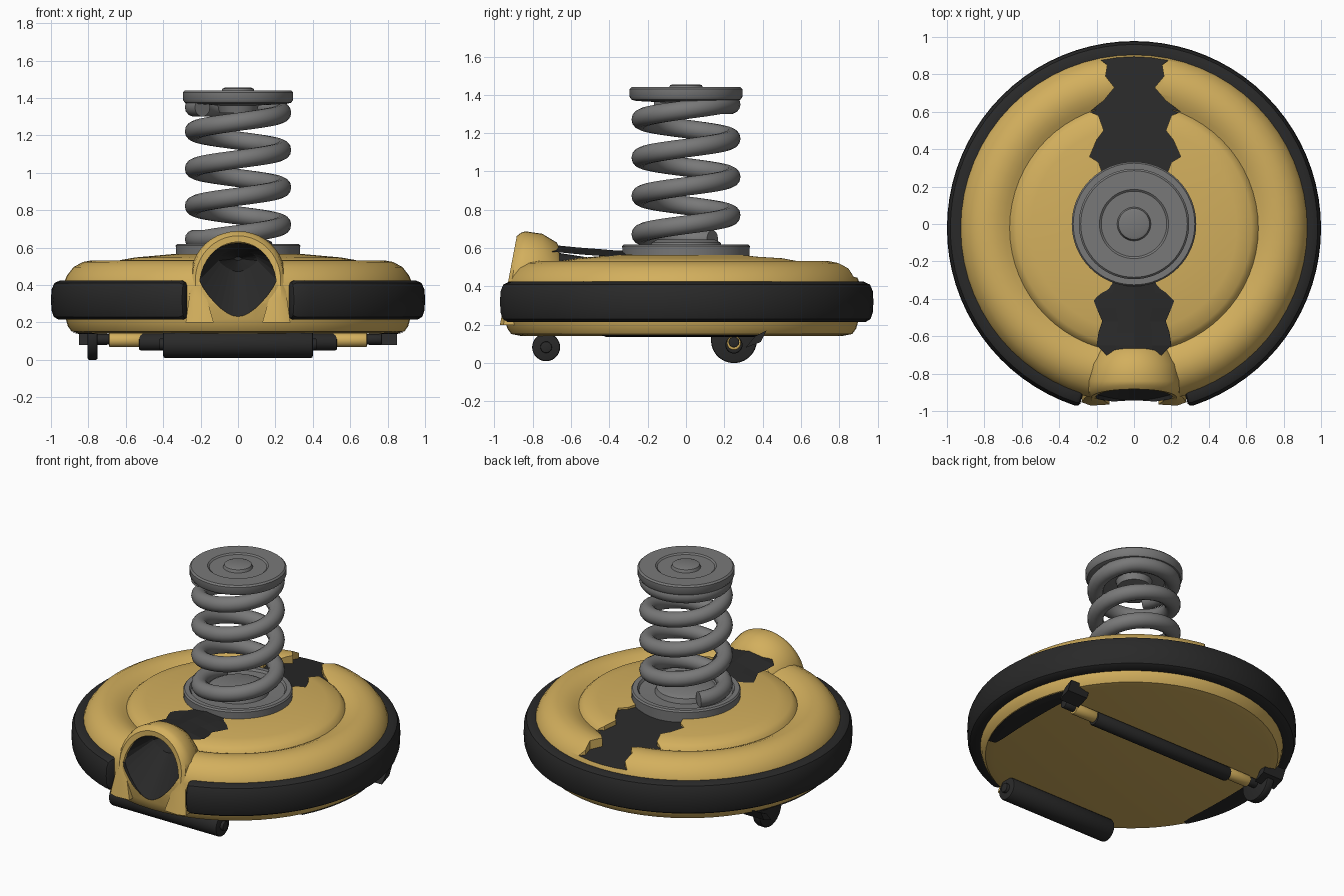
import bpy, bmesh, math
from mathutils import Vector, Matrix

if "Cube" in bpy.data.objects:
    bpy.data.objects.remove(bpy.data.objects["Cube"])

def material(name, rgb):
    m = bpy.data.materials.new(name)
    m.diffuse_color = (*rgb, 1)
    m.use_nodes = True
    m.node_tree.nodes["Principled BSDF"].inputs["Base Color"].default_value = m.diffuse_color
    return m

GOLD = material("warm_gold", (0.65, 0.43, 0.11))
BLACK = material("rubber_black", (0.022, 0.022, 0.022))
GREY = material("steel_grey", (0.19, 0.19, 0.19))

def finish(name, bm, mats, smooth=True, normals=True):
    bmesh.ops.remove_doubles(bm, verts=bm.verts, dist=1e-5)
    if normals:
        bmesh.ops.recalc_face_normals(bm, faces=bm.faces)
    me = bpy.data.meshes.new(name)
    bm.to_mesh(me)
    bm.free()
    ob = bpy.data.objects.new(name, me)
    bpy.context.collection.objects.link(ob)
    for m in mats:
        me.materials.append(m)
    if smooth:
        bpy.ops.object.select_all(action='DESELECT')
        ob.select_set(True)
        bpy.context.view_layer.objects.active = ob
        bpy.ops.object.shade_smooth_by_angle(angle=math.radians(35))
    return ob

def loft(rows, close_row=False, close_rows=False, caps=False):
    """Skin a list of equally long point rows."""
    bm = bmesh.new()
    vs = [[bm.verts.new(p) for p in r] for r in rows]
    n, k = len(vs), len(vs[0])
    for i in range(n if close_rows else n - 1):
        for j in range(k if close_row else k - 1):
            a, b = vs[i], vs[(i + 1) % n]
            bm.faces.new((a[j], a[(j + 1) % k], b[(j + 1) % k], b[j]))
    if caps:
        bm.faces.new(vs[0][::-1])
        bm.faces.new(vs[-1])
    return bm

def lathe(name, profile, mat, cy=0.0, steps=64):
    rows = []
    for i in range(steps):
        a = math.tau * i / steps
        rows.append([(max(r, 1e-7) * math.cos(a), cy + max(r, 1e-7) * math.sin(a), z) for r, z in profile])
    bm = loft(rows, close_rows=True)
    bmesh.ops.remove_doubles(bm, verts=bm.verts, dist=1e-5)
    bmesh.ops.dissolve_degenerate(bm, edges=bm.edges, dist=1e-6)
    return finish(name, bm, mat)

def rod(name, x0, x1, y, z, r, mat, bevel=0.01, seg=28):
    bm = bmesh.new()
    m = Matrix.Translation(((x0 + x1) / 2, y, z)) @ Matrix.Rotation(math.pi / 2, 4, 'Y')
    bmesh.ops.create_cone(bm, cap_ends=True, segments=seg, radius1=r, radius2=r, depth=x1 - x0, matrix=m)
    rim = [e for e in bm.edges if abs(e.verts[0].co.x - e.verts[1].co.x) < 1e-5]
    bmesh.ops.bevel(bm, geom=rim, offset=bevel, segments=2, affect='EDGES', profile=0.5)
    return finish(name, bm, [mat])

CY = -0.022

# Main disc body
body = lathe("body_disc", [
    (0, 0.14), (0.84, 0.142), (0.89, 0.152), (0.91, 0.18), (0.92, 0.215), (0.935, 0.30), (0.935, 0.40),
    (0.915, 0.45), (0.88, 0.495), (0.83, 0.523), (0.78, 0.532), (0.73, 0.526), (0.69, 0.51), (0.665, 0.497),
    (0.655, 0.512), (0.63, 0.533), (0.55, 0.547), (0.35, 0.565), (0, 0.57)], [GOLD, BLACK], CY)

def cut(target, cutter):
    mod = target.modifiers.new("cut", 'BOOLEAN')
    mod.operation, mod.solver, mod.object = 'DIFFERENCE', 'EXACT', cutter
    bpy.context.view_layer.objects.active = target
    bpy.ops.object.modifier_apply(modifier="cut")
    bpy.data.objects.remove(cutter)

# Ragged rear channel with a black floor, cut into the body
right = [(0.17, 0.25), (0.20, 0.33), (0.25, 0.36), (0.21, 0.45), (0.17, 0.50), (0.20, 0.58), (0.25, 0.60),
         (0.17, 0.66), (0.11, 0.73), (0.16, 0.79), (0.15, 0.85), (0.22, 0.90), (0.20, 1.02)]
outline = right + [(-x * 0.95, y) for x, y in reversed(right)]
floor_z = lambda y: 0.548 - 0.18 * max(y - 0.33, 0)
bm = loft([[(x, y, floor_z(y)) for x, y in outline], [(x, y, 0.8) for x, y in outline]], True, caps=True)
for f in bm.faces:
    f.material_index = 1 if all(v.co.z < 0.7 for v in f.verts) else 0
cut(body, finish("rear_cutter", bm, [GOLD, BLACK], False))

# Funnel shape behind the front opening
lip_y = lambda z: -0.965 + (z - 0.2) * 0.19
def opening(s, dy):
    pts = []
    for i in range(28):
        a = math.tau * i / 28
        z = 0.43 + 0.195 * math.sin(a)
        w = 0.205 if z > 0.43 else 0.205 - 0.08 * (0.43 - z) / 0.2
        x = w * math.cos(a) * s
        z = 0.43 + (z - 0.43) * s
        pts.append((x, lip_y(z) + dy, z))
    return pts

def funnel(s, extra):
    rows = [opening(s, 0.015)]
    if extra:
        rows.insert(0, opening(s, -0.15))
    rows.append([(p[0] * 0.5, -0.75, 0.53 + (p[2] - 0.43) * 0.3) for p in rows[-1]])
    rows.append([(p[0] * 0.1, -0.5, 0.54 + (p[2] - 0.43) * 0.05) for p in rows[-2]])
    return loft(rows, True, caps=extra)

bm = funnel(1.02, True)
for f in bm.faces:
    f.material_index = 1
cut(body, finish("front_cutter", bm, [GOLD, BLACK], False))
finish("front_funnel", funnel(1.0, False), [BLACK], False)

# Arched hood over the front opening
def arch(r, top, bottom_w, y_of):
    pts = [(-bottom_w, 0.2), (-(bottom_w + r) / 2, 0.33)]
    base = top - 0.235
    for i in range(21):
        a = math.pi * (1 - i / 20)
        pts.append((r * math.cos(a), base + 0.235 * math.sin(a)))
    pts += [((bottom_w + r) / 2, 0.33), (bottom_w, 0.2)]
    return [(x, y_of(z), z) for x, z in pts]

def mix(rows, t):
    return [Vector(a).lerp(Vector(b), t) for a, b in zip(*rows)]
inner = arch(0.205, 0.63, 0.13, lip_y)
mid = arch(0.228, 0.663, 0.23, lambda z: lip_y(z) - 0.006)
hood_rows = [
    arch(0.195, 0.59, 0.13, lambda z: -0.68),
    arch(0.205, 0.64, 0.13, lambda z: -0.82),
    inner, mid,
    arch(0.243, 0.68, 0.28, lambda z: lip_y(z) + 0.012),
    arch(0.25, 0.688, 0.27, lambda z: -0.84),
    arch(0.235, 0.675, 0.25, lambda z: -0.75),
    arch(0.20, 0.63, 0.21, lambda z: -0.675),
    arch(0.195, 0.60, 0.2, lambda z: -0.66)]
finish("front_hood", loft(hood_rows, close_rows=True), [GOLD])

# Ragged black strip from hood to spring seat
rows = []
for y, w, z in [(-0.28, 0.18, 0.585), (-0.33, 0.2, 0.587), (-0.37, 0.23, 0.588), (-0.45, 0.2, 0.595),
                (-0.52, 0.17, 0.6), (-0.58, 0.19, 0.605), (-0.65, 0.2, 0.612), (-0.72, 0.13, 0.618)]:
    rows.append([(x * w, y, z - 0.035 * abs(x)) for x in (-1, -0.5, 0, 0.5, 1)])
finish("front_strip", loft(rows), [BLACK], False)

# Rubber bumper ring, open at the front
rows = []
gap = math.radians(18.5)
sec = [(0.91, 0.215), (0.96, 0.215), (0.985, 0.23), (0.997, 0.265), (1.0, 0.32), (0.997, 0.375),
       (0.982, 0.41), (0.95, 0.425), (0.91, 0.42)]
N = 72
for i in range(-2, N + 3):
    t = min(max(i / N, 0), 1)
    a = -math.pi / 2 + gap + (math.tau - 2 * gap) * t
    s = 1.0
    if i < 0 or i > N:
        over = -i if i < 0 else i - N
        a += (-1 if i < 0 else 1) * (0.018, 0.026)[over - 1]
        s = (0.92, 0.75)[over - 1]
    rows.append([((0.93 + (r - 0.93) * s) * math.cos(a), CY + (0.93 + (r - 0.93) * s) * math.sin(a),
                  0.32 + (z - 0.32) * s) for r, z in sec])
finish("bumper_ring", loft(rows, True, caps=True), [BLACK])

# Spring seats
lathe("lower_spring_seat", [(0, 0.54), (0.33, 0.54), (0.333, 0.61), (0.325, 0.62), (0.295, 0.62), (0.285, 0.605),
                            (0.19, 0.60), (0.18, 0.63), (0.15, 0.645), (0, 0.645)], [GREY])
lathe("upper_spring_seat", [(0, 1.32), (0.10, 1.32), (0.11, 1.36), (0.26, 1.368), (0.285, 1.375), (0.295, 1.39),
                            (0.295, 1.43), (0.285, 1.44), (0.185, 1.44), (0.175, 1.432), (0.09, 1.432),
                            (0.083, 1.45), (0.07, 1.455), (0, 1.455)], [GREY])

# Coil spring: tube swept on a helix, end turns flattened against the seats
rows = []
turns0, turns1, per = -0.6, 3.6, 36
steps = int((turns1 - turns0) * per)
for i in range(steps + 1):
    t = turns0 + (turns1 - turns0) * i / steps
    a = math.tau * t
    z = min(max(0.722 + 0.2 * t, 0.645), 1.35)
    rad = Vector((math.cos(a), math.sin(a), 0))
    up = Vector((0, 0, 1))
    c = rad * 0.235 + up * z
    rows.append([c + (rad * math.cos(b) + up * math.sin(b)) * 0.05 for b in (math.tau * k / 14 for k in range(14))])
finish("coil_spring", loft(rows, True, caps=True), [GREY])

# Underside rollers and axle
rod("front_roller", -0.40, 0.40, -0.73, 0.083, 0.073, BLACK)
rod("front_roller_pin", -0.42, 0.42, -0.73, 0.083, 0.03, BLACK, 0.005)
rod("main_roller", -0.53, 0.53, 0.25, 0.095, 0.045, BLACK)
for s, side in ((-1, "left"), (1, "right")):
    a, b = sorted((s * 0.51, s * 0.69))
    rod(side + "_axle_sleeve", a, b, 0.25, 0.105, 0.037, GOLD, 0.006)
    a, b = sorted((s * 0.67, s * 0.77))
    rod(side + "_axle_tip", a, b, 0.25, 0.11, 0.028, BLACK, 0.005)
    # Black sliver along the lower rim edge
    rows = []
    for i in range(13):
        ang = math.radians(-28 + 56 * i / 12)
        w = 0.09 * math.sin(math.pi * i / 12) ** 0.7 + 0.004
        rows.append([(s * r * math.cos(ang), CY + r * math.sin(ang), z)
                     for r, z in ((0.85 - w, 0.137), (0.85, 0.138), (0.89, 0.146))])
    finish(side + "_rim_sliver", loft(rows), [BLACK], False)
    # Upswept wheel guard fragment
    g = [[(s * x, 0.36, 0.14), (s * x, 0.31, 0.08), (s * x, 0.39, 0.11), (s * x, 0.42, 0.17)] for x in (0.70, 0.85)]
    finish(side + "_wheel_guard", loft(g, True, caps=True), [BLACK], False)
rod("left_wheel", -0.805, -0.75, 0.25, 0.12, 0.12, BLACK)
